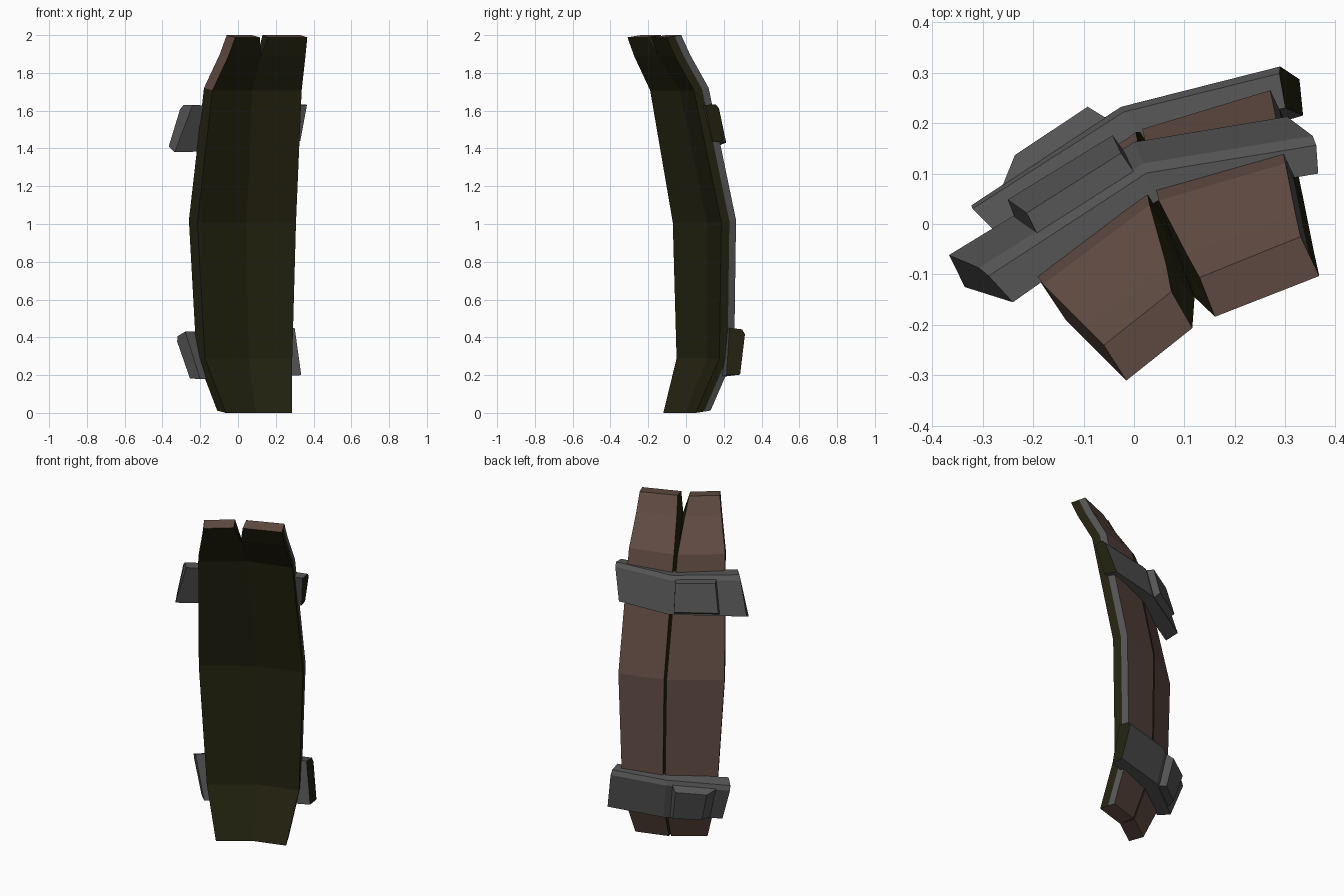
import bpy
import bmesh
from mathutils import Vector

cube = bpy.data.objects.get("Cube")
if cube:
    bpy.data.objects.remove(cube)


def make_material(name, color):
    mat = bpy.data.materials.new(name)
    mat.use_nodes = True
    mat.diffuse_color = (*color, 1)
    mat.node_tree.nodes["Principled BSDF"].inputs["Base Color"].default_value = (*color, 1)
    return mat


MATS = [make_material("brown_wood", (0.125, 0.076, 0.059)),
        make_material("grey_metal", (0.09, 0.09, 0.09)),
        make_material("dark_olive_lining", (0.017, 0.0165, 0.005))]
BROWN, GREY, OLIVE = range(3)


def loft(name, rings, side_mats, end_mats):
    """Skin a list of closed rings, one material per side of the ring."""
    bm = bmesh.new()
    rows = [[bm.verts.new(p) for p in ring] for ring in rings]
    n = len(rows[0])
    for a, b in zip(rows, rows[1:]):
        for i in range(n):
            j = (i + 1) % n
            bm.faces.new((a[i], a[j], b[j], b[i])).material_index = side_mats[i]
    for row, mat in zip((rows[0], rows[-1]), end_mats):
        bm.faces.new(row).material_index = mat
    bmesh.ops.recalc_face_normals(bm, faces=bm.faces)
    mesh = bpy.data.meshes.new(name)
    bm.to_mesh(mesh)
    bm.free()
    for mat in MATS:
        mesh.materials.append(mat)
    obj = bpy.data.objects.new(name, mesh)
    bpy.context.collection.objects.link(obj)
    return obj


# Bowed staves: height, outer left / seam / right points, outer and inner gap
LEVELS = [
    (0.012, (-0.11, -0.05), (0.06, 0.07), (0.25, 0.13), 0.012, 0),
    (0.30, (-0.22, 0.02), (0.02, 0.185), (0.25, 0.255), 0.012, 0),
    (1.02, (-0.26, 0.0), (0.01, 0.185), (0.27, 0.265), 0.014, 0),
    (1.72, (-0.18, -0.12), (0.04, 0.042), (0.30, 0.12), 0.02, 0),
    (1.90, (-0.096, -0.204), (0.084, -0.07), (0.32, 0.02), 0.045, 0.0),
    (2.0, (-0.06, -0.24), (0.102, -0.12), (0.33, -0.025), 0.062, 0.05),
]
IN_LEFT = Vector((0.045, -0.07, -0.012))
IN_SEAM = Vector((0.036, -0.075, -0.012))
IN_RIGHT = Vector((0.037, -0.078, -0.012))
ALONG = Vector((0.9, 0.45, 0))

left_rings, right_rings = [], []
for z, left, seam, right, gap_out, gap_in in LEVELS:
    lo, so, ro = (Vector((*p, z)) for p in (left, seam, right))
    li, si, ri = lo + IN_LEFT, so + IN_SEAM, ro + IN_RIGHT
    for rings, a, b, ai, bi in (
            (left_rings, lo, so - ALONG * gap_out / 2, li, si - ALONG * gap_in / 2),
            (right_rings, so + ALONG * gap_out / 2, ro, si + ALONG * gap_in / 2, ri)):
        rings.append([a, b, b.lerp(bi, 0.45), bi, ai, a.lerp(ai, 0.55)])

left_stave = loft("left_stave", left_rings,
                  [BROWN, OLIVE, OLIVE, OLIVE, OLIVE, OLIVE], [BROWN, BROWN])
right_stave = loft("right_stave", right_rings,
                   [BROWN, GREY, OLIVE, OLIVE, OLIVE, OLIVE], [BROWN, BROWN])
# The upper outer edge of the left stave is bare wood
for face in left_stave.data.polygons:
    if face.center.z > 1.75 and face.normal.x < -0.4:
        face.material_index = BROWN


def band(name, stations):
    """Metal hoop piece; stations hold top inner, top outer, bottom outer, bottom inner."""
    rings = []
    for ti, to, bo, bi in ([Vector(p) for p in s] for s in stations):
        rings.append([ti, ti.lerp(to, 0.8), to.lerp(bo, 0.1), bo.lerp(to, 0.05), bi])
    return loft(name, rings, [GREY] * 5, [GREY, OLIVE])


def buckle(name, stations, start, end, taper, height):
    """Raised block on the left half of a band's outer face."""
    (lt, lb), (st, sb) = ([Vector(s[1]), Vector(s[2])] for s in stations[:2])
    out = (lt - st).cross(lb - st).normalized()
    if out.y < 0:
        out = -out

    def rectangle(t0, t1, margin, lift):
        pts = []
        for t, v in ((t0, margin), (t1, margin), (t1, 1 - margin), (t0, 1 - margin)):
            pts.append(st.lerp(lt, t).lerp(sb.lerp(lb, t), v) + out * lift)
        return pts

    return loft(name, [rectangle(start, end, 0.06, -0.02),
                       rectangle(start + taper * 0.4, end - taper, 0.14, height)],
                [GREY] * 4, [GREY, GREY])


UPPER = [
    [(-0.24, -0.155, 1.63), (-0.30, -0.09, 1.63), (-0.37, -0.06, 1.40), (-0.335, -0.125, 1.38)],
    [(0.045, 0.045, 1.62), (0.02, 0.115, 1.62), (0.0, 0.165, 1.40), (0.05, 0.10, 1.39)],
    [(0.365, 0.10, 1.63), (0.36, 0.17, 1.635), (0.30, 0.215, 1.42), (0.33, 0.14, 1.44)],
]
LOWER = [
    [(-0.28, -0.01, 0.43), (-0.33, 0.04, 0.40), (-0.25, 0.01, 0.17), (-0.20, -0.04, 0.18)],
    [(0.02, 0.17, 0.44), (-0.03, 0.235, 0.43), (0.01, 0.205, 0.18), (0.05, 0.13, 0.18)],
    [(0.30, 0.23, 0.45), (0.285, 0.315, 0.44), (0.33, 0.285, 0.19), (0.335, 0.215, 0.20)],
]
band("upper_band", UPPER)
band("lower_band", LOWER)
buckle("upper_buckle", UPPER, 0.06, 0.66, 0.02, 0.04)
buckle("lower_buckle", LOWER, 0.08, 0.85, 0.2, 0.04)
